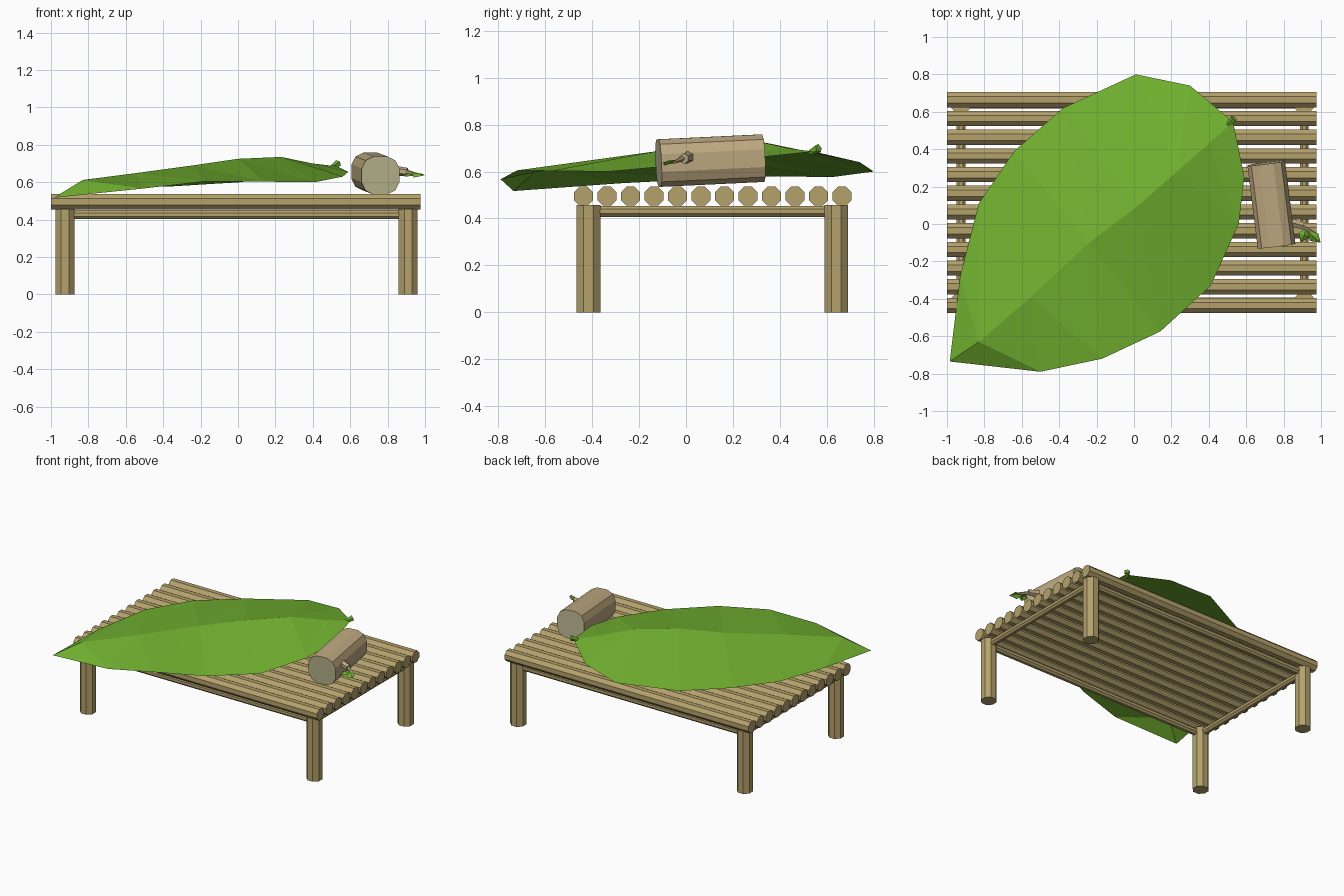
import bpy, bmesh, math
from mathutils import Vector

if "Cube" in bpy.data.objects:
    bpy.data.objects.remove(bpy.data.objects["Cube"])


def material(name, rgb):
    m = bpy.data.materials.new(name)
    m.diffuse_color = (*rgb, 1)
    m.use_nodes = True
    m.node_tree.nodes["Principled BSDF"].inputs["Base Color"].default_value = m.diffuse_color
    return m


WOOD = material("wood", (0.46, 0.36, 0.15))
BARK = material("bark", (0.52, 0.40, 0.22))
CUT = material("cut_wood", (0.48, 0.46, 0.27))
LEAF = material("leaf_green", (0.17, 0.45, 0.03))


def mesh_object(name, verts, faces, *mats):
    me = bpy.data.meshes.new(name)
    me.from_pydata(verts, [], faces)
    ob = bpy.data.objects.new(name, me)
    bpy.context.collection.objects.link(ob)
    for m in mats:
        me.materials.append(m)
    return ob


def log(name, a, b, r, r2=None, sides=8, mats=(WOOD,), power=1.0):
    """Flat-sided log from a to b; power < 1 squares off its section."""
    a, b = Vector(a), Vector(b)
    axis = (b - a).normalized()
    ref = Vector((1, 0, 0)) if abs(axis.z) > 0.9 else Vector((0, 0, 1))
    u = axis.cross(ref).normalized()
    v = u.cross(axis)
    verts = []
    for p, rad in ((a, r), (b, r if r2 is None else r2)):
        for i in range(sides):
            t = 2 * math.pi * (i + 0.5) / sides
            c, s = math.cos(t), math.sin(t)
            c = math.copysign(abs(c) ** power, c)
            s = math.copysign(abs(s) ** power, s)
            verts.append(p + rad * (u * c + v * s))
    n = sides
    faces = [(i, (i + 1) % n, n + (i + 1) % n, n + i) for i in range(n)]
    faces += [tuple(reversed(range(n))), tuple(range(n, 2 * n))]
    ob = mesh_object(name, verts, faces, *mats)
    if len(mats) > 1:
        for f in ob.data.polygons[-2:]:
            f.material_index = 1
    return ob


def leaf(name, base, tip, rib, left, right):
    """Leaf sheet: two strips folded along the rib."""
    n = len(rib)
    verts = [base, tip] + rib + left + right
    row = lambda k: [0] + [2 + k * n + i for i in range(n)] + [1]
    mid, l, r = row(0), row(1), row(2)
    faces = []
    for i in range(n + 1):
        for q in ((mid[i], mid[i + 1], l[i + 1], l[i]),
                  (r[i], r[i + 1], mid[i + 1], mid[i])):
            q = list(dict.fromkeys(q))
            if len(q) == 4:
                faces += [(q[0], q[1], q[2]), (q[0], q[2], q[3])]
            else:
                faces.append(q)
    ob = mesh_object(name, verts, faces, LEAF)
    bm = bmesh.new()
    bm.from_mesh(ob.data)
    bmesh.ops.recalc_face_normals(bm, faces=bm.faces)
    if sum(f.normal.z for f in bm.faces) < 0:
        bmesh.ops.reverse_faces(bm, faces=bm.faces)
    bm.to_mesh(ob.data)
    bm.free()
    return ob


# Bed deck
for i in range(12):
    y = -0.436 + 0.1 * i
    log(f"deck_log_{i + 1}", (-1, y, 0.495), (0.975, y, 0.495), 0.044)

# Legs and rails
X, Y = (-0.925, 0.91), (-0.415, 0.64)
for x in X:
    for y in Y:
        log("leg", (x, y, 0), (x, y, 0.458), 0.055)
for y in Y:
    log("long_rail", (X[0], y, 0.427), (X[1], y, 0.427), 0.025)
for x in X:
    log("end_rail", (x, Y[0], 0.43), (x, Y[1], 0.43), 0.025)

# Log pillow with twig and small leaves
log("log_pillow", (0.762, -0.117, 0.636), (0.707, 0.325, 0.657), 0.104,
    sides=12, mats=(BARK, CUT), power=0.75)
log("twig", (0.80, 0.02, 0.665), (0.905, -0.01, 0.655), 0.029, 0.022, 6, (BARK, CUT))
log("twig_tip", (0.88, -0.005, 0.66), (0.97, -0.05, 0.64), 0.014, 0.006, 5, (BARK,))
leaf("small_leaf", (0.92, -0.02, 0.645), (0.895, -0.095, 0.63),
     [(0.91, -0.06, 0.65)], [(0.94, -0.07, 0.635)], [(0.88, -0.05, 0.635)])
leaf("small_leaf", (0.925, -0.03, 0.65), (0.998, -0.1, 0.637),
     [(0.955, -0.065, 0.65)], [(0.985, -0.05, 0.645)], [(0.94, -0.09, 0.625)])

# Big leaf blanket
leaf("leaf_blanket", (-0.985, -0.735, 0.517), (0.53, 0.545, 0.685),
     [(-0.83, -0.63, 0.612), (-0.55, -0.39, 0.648), (-0.24, -0.10, 0.69),
      (0.0, 0.08, 0.725), (0.23, 0.28, 0.735), (0.40, 0.43, 0.70)],
     [(-0.93, -0.28, 0.55), (-0.83, 0.11, 0.57), (-0.64, 0.39, 0.58),
      (-0.38, 0.62, 0.576), (0.01, 0.80, 0.60), (0.30, 0.74, 0.64)],
     [(-0.50, -0.79, 0.567), (-0.17, -0.72, 0.605), (0.14, -0.575, 0.603),
      (0.41, -0.33, 0.60), (0.56, 0.0, 0.63), (0.59, 0.25, 0.655)])
log("leaf_stem", (0.505, 0.53, 0.68), (0.535, 0.565, 0.70), 0.014, 0.02, 5, (LEAF,))
